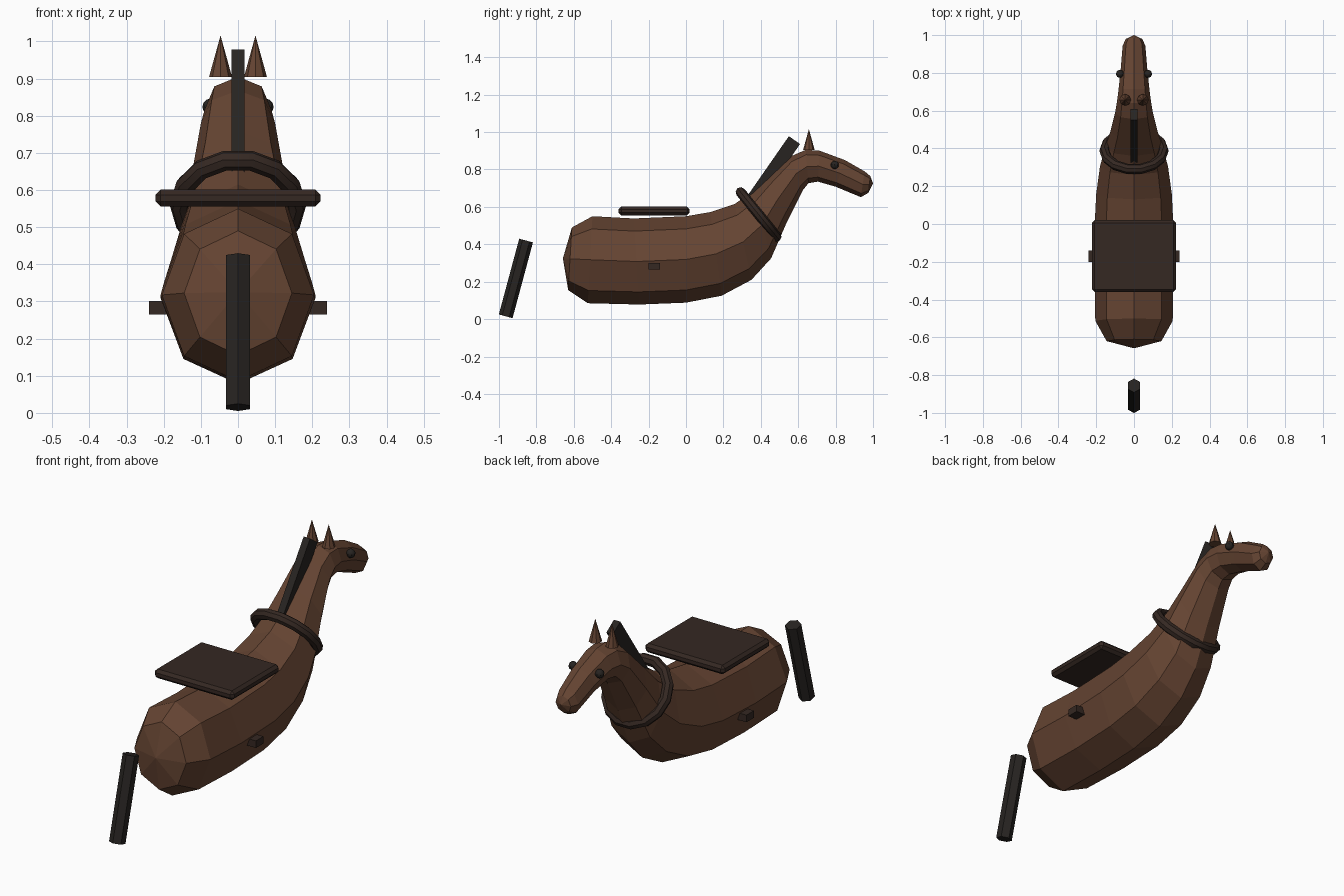
import bpy, bmesh
from math import sin, cos, pi, radians, atan2
from mathutils import Vector

if "Cube" in bpy.data.objects:
    bpy.data.objects.remove(bpy.data.objects["Cube"])


def material(name, rgb):
    m = bpy.data.materials.new(name)
    m.diffuse_color = (*rgb, 1)
    m.use_nodes = True
    m.node_tree.nodes["Principled BSDF"].inputs["Base Color"].default_value = m.diffuse_color
    return m


COAT = material("brown_coat", (0.13, 0.058, 0.032))
LEATHER = material("dark_leather", (0.035, 0.021, 0.016))
HAIR = material("black_hair", (0.02, 0.017, 0.015))


def finish(name, mat, smooth=False):
    ob = bpy.context.object
    ob.name = name
    ob.data.materials.append(mat)
    if smooth:
        bpy.ops.object.shade_smooth_by_angle(angle=radians(40))
    return ob


def box(name, size, loc, mat, rot_x=0, bevel=0):
    bpy.ops.mesh.primitive_cube_add(size=1, location=loc, rotation=(rot_x, 0, 0))
    ob = bpy.context.object
    ob.scale = size
    bpy.ops.object.transform_apply(location=False, rotation=False, scale=True)
    if bevel:
        b = ob.modifiers.new("bevel", 'BEVEL')
        b.width, b.segments = bevel, 1
    return finish(name, mat)


# Body, neck and head: eight-sided loft (top y, top z, bottom y, bottom z, half width)
rings = [
    (-0.61, 0.49, -0.63, 0.155, 0.145),
    (-0.50, 0.55, -0.525, 0.085, 0.205),
    (-0.28, 0.538, -0.25, 0.078, 0.208),
    (0.00, 0.55, 0.00, 0.088, 0.208),
    (0.13, 0.572, 0.19, 0.125, 0.20),
    (0.26, 0.615, 0.35, 0.21, 0.18),
    (0.36, 0.685, 0.455, 0.325, 0.152),
    (0.44, 0.76, 0.54, 0.52, 0.125),
    (0.555, 0.868, 0.625, 0.69, 0.10),
    (0.64, 0.905, 0.655, 0.727, 0.09),
    (0.715, 0.90, 0.705, 0.735, 0.082),
    (0.85, 0.85, 0.80, 0.708, 0.07),
    (0.955, 0.79, 0.935, 0.652, 0.06),
    (0.985, 0.765, 0.975, 0.675, 0.043),
]
bm = bmesh.new()
loops = []
for ty, tz, by, bz, w in rings:
    top, bot = Vector((0, ty, tz)), Vector((0, by, bz))
    mid, half = (top + bot) / 2, (top - bot) / 2
    loops.append([bm.verts.new(mid + half * cos(i * pi / 4) + Vector((w * sin(i * pi / 4), 0, 0)))
                  for i in range(8)])
for a, b in zip(loops, loops[1:]):
    for i in range(8):
        j = (i + 1) % 8
        bm.faces.new((a[i], a[j], b[j], b[i]))
for loop, tip in ((loops[0], (0, -0.658, 0.325)), (loops[-1], (0, 1.0, 0.725))):
    c = bm.verts.new(tip)
    for i in range(8):
        bm.faces.new((loop[i], loop[(i + 1) % 8], c))
bmesh.ops.recalc_face_normals(bm, faces=bm.faces)
me = bpy.data.meshes.new("horse_body")
bm.to_mesh(me)
bm.free()
me.materials.append(COAT)
bpy.context.collection.objects.link(bpy.data.objects.new("horse_body", me))

# Saddle slab
box("saddle", (0.444, 0.38, 0.046), (0, -0.17, 0.578), LEATHER, bevel=0.014)

# Neck collar
bpy.ops.mesh.primitive_torus_add(major_radius=0.157, minor_radius=0.027, major_segments=14,
                                 minor_segments=8, location=(0, 0.388, 0.56),
                                 rotation=(radians(-51), 0, 0))
finish("neck_collar", LEATHER, True)

# Mane strip, sunk into the neck
d = Vector((0, 0.57, 0.82)).normalized()
mid = Vector((0, 0.58, 0.957)) - d * 0.2
box("mane", (0.036, 0.073, 0.40), mid, HAIR, rot_x=-atan2(d.y, d.z))

# Tail
low, high = Vector((0, -0.964, 0.015)), Vector((0, -0.855, 0.42))
t = high - low
bpy.ops.mesh.primitive_cylinder_add(vertices=6, radius=0.038, depth=t.length,
                                    location=(low + high) / 2,
                                    rotation=(-atan2(t.y, t.z), 0, 0))
finish("tail", HAIR, True)

# Ears, eyes and foot pegs on both sides
for s, side in ((-1, "left"), (1, "right")):
    bpy.ops.mesh.primitive_cone_add(vertices=8, radius1=0.031, depth=0.112,
                                    location=(s * 0.047, 0.657, 0.96))
    finish(side + "_ear", COAT, True)
    bpy.ops.mesh.primitive_uv_sphere_add(segments=8, ring_count=6, radius=0.022,
                                         location=(s * 0.074, 0.795, 0.824))
    finish(side + "_eye", HAIR, True)
    box(side + "_foot_peg", (0.06, 0.06, 0.036), (s * 0.21, -0.17, 0.283), LEATHER)
